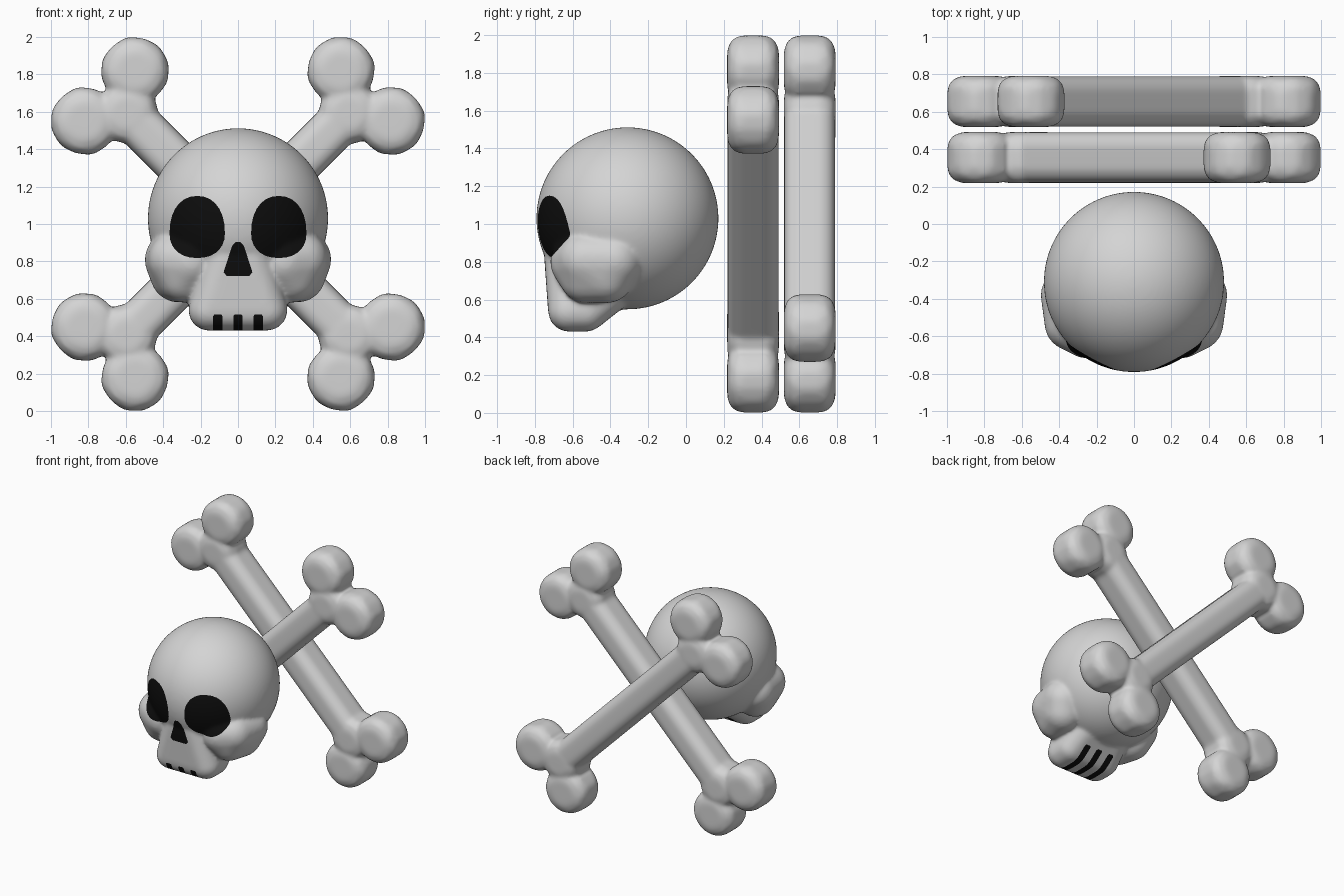
import bpy, bmesh, math
from mathutils import Vector, Matrix

if "Cube" in bpy.data.objects:
    bpy.data.objects.remove(bpy.data.objects["Cube"])


def material(name, rgb):
    m = bpy.data.materials.new(name)
    m.diffuse_color = (*rgb, 1)
    m.use_nodes = True
    m.node_tree.nodes["Principled BSDF"].inputs["Base Color"].default_value = m.diffuse_color
    return m


BONE = material("bone grey", (0.66, 0.66, 0.66))
BLACK = material("black", (0.004, 0.004, 0.004))


def hull(target, balls, detail=3):
    """Add the convex hull of balls (x, y, z, radius) to the target bmesh."""
    unit = bmesh.new()
    bmesh.ops.create_icosphere(unit, subdivisions=detail, radius=1)
    dirs = [v.co.copy() for v in unit.verts]
    unit.free()
    bm = bmesh.new()
    for x, y, z, r in balls:
        for d in dirs:
            bm.verts.new(Vector((x, y, z)) + d * r)
    bmesh.ops.convex_hull(bm, input=bm.verts[:])
    bmesh.ops.delete(bm, geom=[v for v in bm.verts if not v.link_faces], context='VERTS')
    bmesh.ops.recalc_face_normals(bm, faces=bm.faces[:])
    me = bpy.data.meshes.new("temp")
    bm.to_mesh(me)
    bm.free()
    target.from_mesh(me)
    bpy.data.meshes.remove(me)


def fused(name, bm, voxel, smooth):
    """Melt the overlapping solids into one smooth skin."""
    me = bpy.data.meshes.new(name)
    bm.to_mesh(me)
    bm.free()
    ob = bpy.data.objects.new(name, me)
    bpy.context.collection.objects.link(ob)
    mod = ob.modifiers.new("fuse", 'REMESH')
    mod.mode = 'VOXEL'
    mod.voxel_size = voxel
    mod = ob.modifiers.new("soften", 'SMOOTH')
    mod.factor, mod.iterations = 0.5, smooth
    bpy.context.view_layer.update()
    new = bpy.data.meshes.new_from_object(ob.evaluated_get(bpy.context.evaluated_depsgraph_get()))
    ob.modifiers.clear()
    ob.data = new
    bpy.data.meshes.remove(me)
    new.name = name
    new.materials.clear()
    new.materials.append(BONE)
    new.materials.append(BLACK)
    new.polygons.foreach_set("use_smooth", [True] * len(new.polygons))
    return ob


# Crossed bones: rounded shaft with two knobs at each end
def disc(bm, u, v, radius, half=0.137, edge=0.085):
    ring = [math.tau * i / 28 for i in range(28)]
    hull(bm, [(u + (radius - edge) * math.cos(a), s * (half - edge), v + (radius - edge) * math.sin(a), edge)
              for a in ring for s in (-1, 1)], 2)


def crossed_bone(name, y, angle):
    bm = bmesh.new()
    hull(bm, [(sx * 0.86, sy * 0.052, sz * 0.038, 0.083)
              for sx in (-1, 1) for sy in (-1, 1) for sz in (-1, 1)])
    for s in (-1, 1):
        disc(bm, s * 0.84, 0, 0.165)
        for t in (-1, 1):
            disc(bm, s * 0.969, t * 0.19, 0.182)
    ob = fused(name, bm, 0.012, 16)
    ob.data.transform(Matrix.Translation((0, y, 1)) @ Matrix.Rotation(math.radians(angle), 4, 'Y'))


crossed_bone("front_bone", 0.355, -45)
crossed_bone("back_bone", 0.655, 45)

# Skull: cranium, cheeks, and muzzle with jaw
bm = bmesh.new()
hull(bm, [(0, -0.31, 1.03, 0.482)], 5)
for s in (-1, 1):
    hull(bm, [(s * 0.35, -0.38, 0.81, 0.15), (s * 0.33, -0.53, 0.81, 0.15),
              (s * 0.25, -0.57, 0.80, 0.15), (s * 0.32, -0.42, 0.73, 0.15),
              (s * 0.29, -0.53, 0.72, 0.14)])
hull(bm, [b for s in (-1, 1) for b in (
    (s * 0.155, -0.62, 0.54, 0.11), (s * 0.155, -0.53, 0.54, 0.11),
    (s * 0.13, -0.42, 0.64, 0.12), (s * 0.06, -0.63, 0.82, 0.12))])
skull = fused("skull", bm, 0.0095, 24)


# Painted outlines in x, z: eye sockets, nose and tooth gaps
def spow(c, p):
    return math.copysign(abs(c) ** p, c)


def eye(s):
    pts = []
    for i in range(28):
        a = math.tau * i / 28
        c, d = spow(math.cos(a), 0.9), spow(math.sin(a), 0.9)
        pts.append((s * 0.218 + 0.148 * c, 0.95 + (0.2 if d > 0 else 0.132) * d))
    return pts


nose = [(-0.06, 0.722), (0.06, 0.722), (0.077, 0.742), (0.032, 0.882), (0.014, 0.903),
        (-0.014, 0.903), (-0.032, 0.882), (-0.077, 0.742)]
gaps = [[(x - 0.025, 0.3), (x + 0.025, 0.3), (x + 0.025, 0.508), (x + 0.018, 0.516),
         (x - 0.018, 0.516), (x - 0.025, 0.508)] for x in (-0.108, 0, 0.108)]
outlines = [(eye(1), -0.45), (eye(-1), -0.45), (nose, -0.45)] + [(g, 0.5) for g in gaps]

# Cut each outline into the skin, then colour the faces inside it
bm = bmesh.new()
bm.from_mesh(skull.data)
for pts, y_max in outlines:
    edges = list(zip(pts, pts[1:] + pts[:1]))
    x0, x1 = min(p[0] for p in pts) - 0.03, max(p[0] for p in pts) + 0.03
    z0, z1 = min(p[1] for p in pts) - 0.03, max(p[1] for p in pts) + 0.03
    for (ax, az), (bx, bz) in edges:
        length = math.hypot(bx - ax, bz - az)
        tx, tz = (bx - ax) / length, (bz - az) / length
        near = []
        for f in bm.faces:
            c = f.calc_center_median()
            if c.y < y_max and x0 < c.x < x1 and z0 < c.z < z1:
                along = (c.x - ax) * tx + (c.z - az) * tz
                off = (c.x - ax) * tz - (c.z - az) * tx
                if abs(off) < 0.014 and -0.012 < along < length + 0.012:
                    near.append(f)
        geom = near + list({e for f in near for e in f.edges}) + list({v for f in near for v in f.verts})
        if geom:
            bmesh.ops.bisect_plane(bm, geom=geom, dist=1e-5, plane_co=(ax, 0, az), plane_no=(tz, 0, -tx))
    for f in bm.faces:
        c = f.calc_center_median()
        if c.y < y_max and all((bx - ax) * (c.z - az) - (bz - az) * (c.x - ax) > 0
                               for (ax, az), (bx, bz) in edges):
            f.material_index = 1
bm.to_mesh(skull.data)
bm.free()
